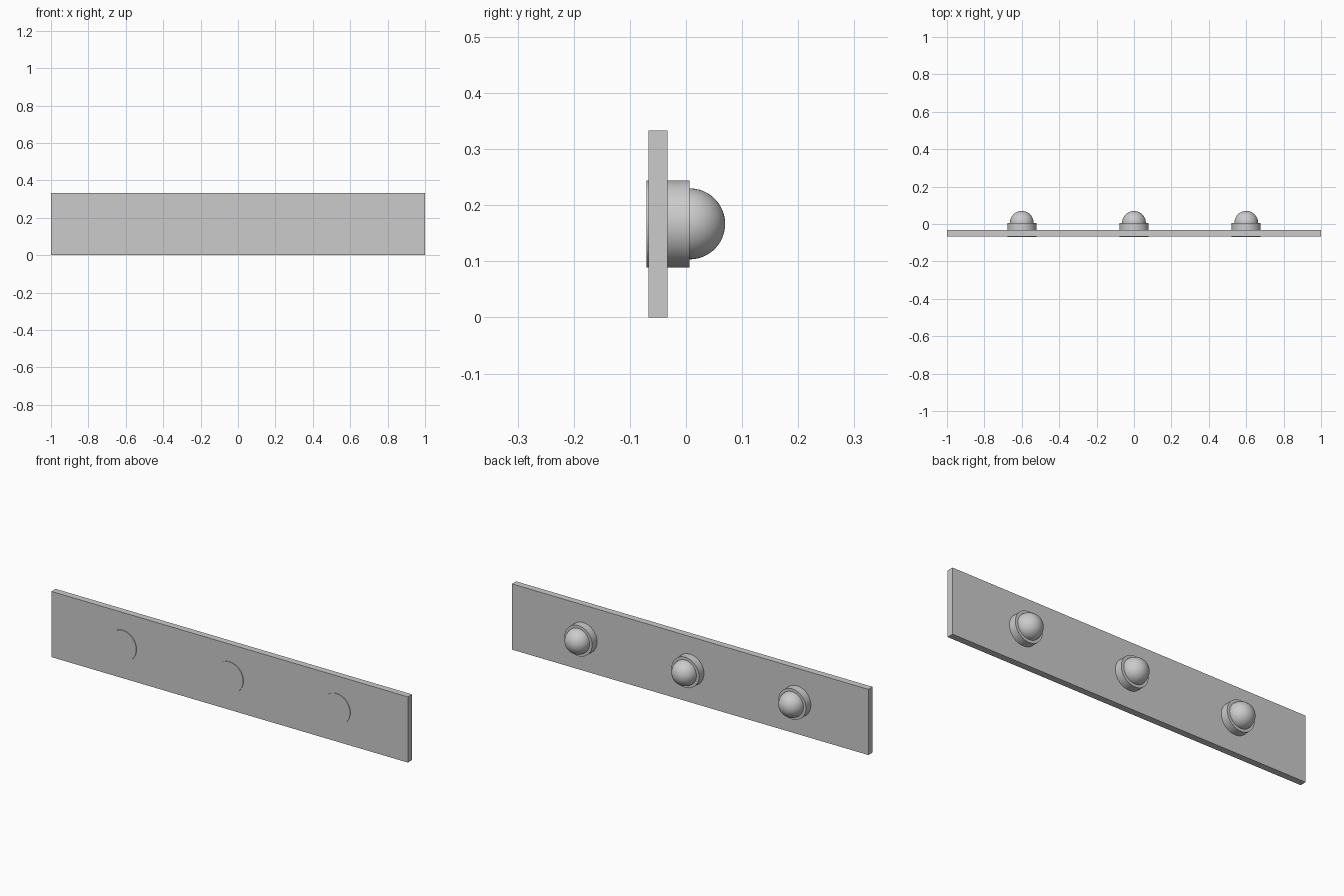
import bpy
import math

cube = bpy.data.objects.get("Cube")
if cube:
    bpy.data.objects.remove(cube, do_unlink=True)

grey = bpy.data.materials.new("plain grey")
grey.use_nodes = True
colour = (0.6, 0.6, 0.6, 1)
grey.diffuse_color = colour
grey.node_tree.nodes["Principled BSDF"].inputs["Base Color"].default_value = colour

MID_Z = 0.1667
COLLAR_FRONT, COLLAR_BACK = -0.07, 0.0065


def finish(name, smooth=True):
    """Name the new part, colour it and round its curved faces."""
    obj = bpy.context.object
    obj.name = name
    obj.data.materials.append(grey)
    if smooth:
        bpy.ops.object.shade_smooth_by_angle(angle=math.radians(30))
    return obj


# Long flat backing plate
bpy.ops.mesh.primitive_cube_add(size=1, location=(0, -0.05, MID_Z))
plate = finish("backing_plate", smooth=False)
plate.scale = (2, 0.0333, 2 * MID_Z)

# Three round buttons: a collar through the plate and a dome behind it
for side, x in (("right", -0.6), ("middle", 0), ("left", 0.6)):
    bpy.ops.mesh.primitive_cylinder_add(
        vertices=64, radius=0.0775, depth=COLLAR_BACK - COLLAR_FRONT,
        location=(x, (COLLAR_FRONT + COLLAR_BACK) / 2, MID_Z),
        rotation=(math.pi / 2, 0, 0))
    finish(side + "_collar")

    bpy.ops.mesh.primitive_uv_sphere_add(
        segments=48, ring_count=24, radius=0.0633,
        location=(x, COLLAR_BACK, MID_Z), rotation=(math.pi / 2, 0, 0))
    finish(side + "_dome")
